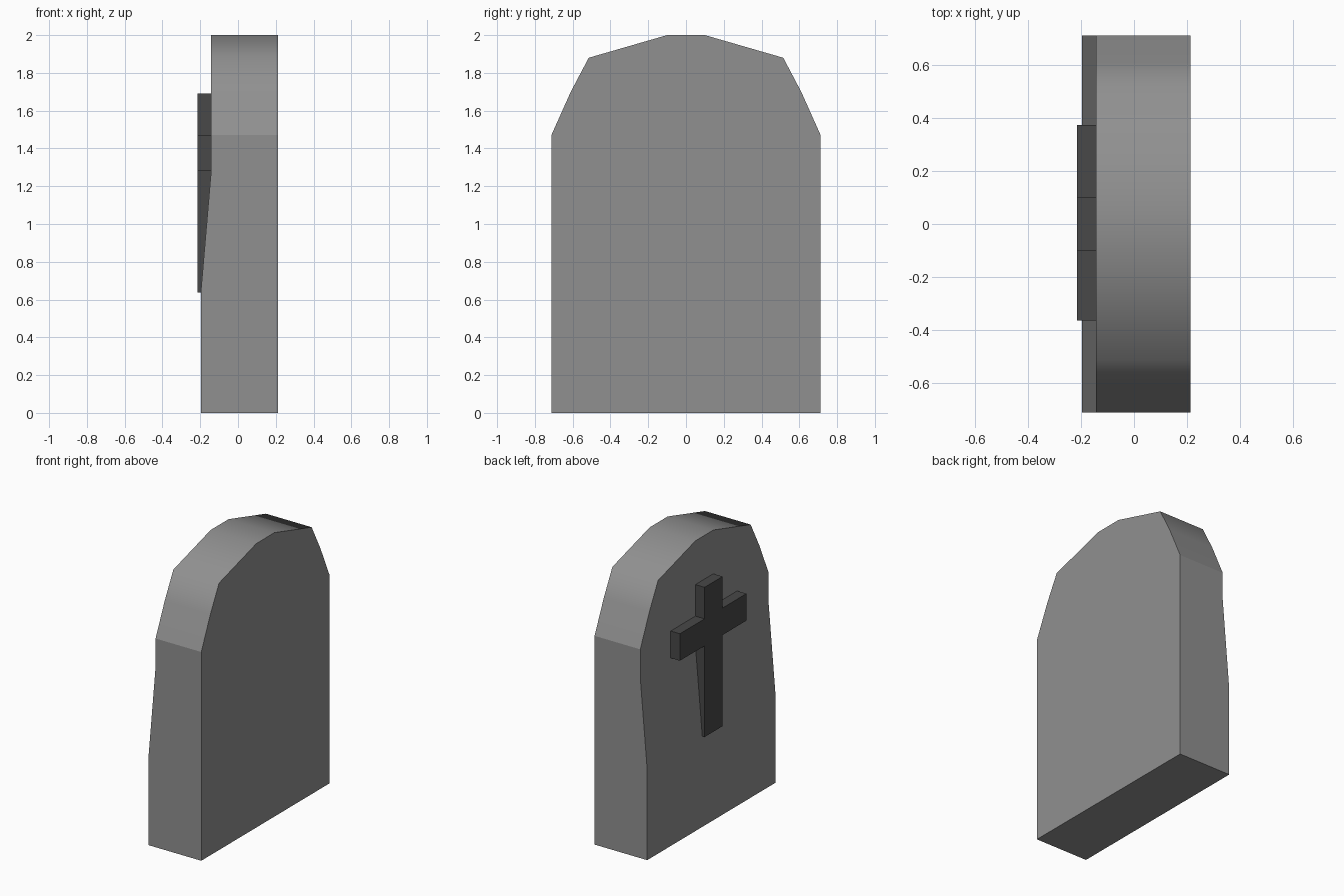
import bpy, bmesh

if "Cube" in bpy.data.objects:
    bpy.data.objects.remove(bpy.data.objects["Cube"])


def slab(name, outline, x_front, x_back, cuts, grey, smooth_above=None):
    """Extrude a (y, z) outline along x and slice it at the given heights."""
    bm = bmesh.new()
    face = bm.faces.new([bm.verts.new((x_front, y, z)) for y, z in outline])
    ext = bmesh.ops.extrude_face_region(bm, geom=[face], use_keep_orig=True)
    for v in ext["geom"]:
        if isinstance(v, bmesh.types.BMVert):
            v.co.x = x_back
    for z in cuts:
        bmesh.ops.bisect_plane(bm, geom=bm.verts[:] + bm.edges[:] + bm.faces[:],
                               plane_co=(0, 0, z), plane_no=(0, 0, 1), dist=1e-5)
    bmesh.ops.recalc_face_normals(bm, faces=bm.faces[:])
    if smooth_above is not None:
        for f in bm.faces:
            f.smooth = abs(f.normal.x) < 0.5 and f.calc_center_median().z > smooth_above
    mesh = bpy.data.meshes.new(name)
    bm.to_mesh(mesh)
    bm.free()
    mat = bpy.data.materials.new(name + "_grey")
    mat.diffuse_color = (grey, grey, grey, 1)
    mat.use_nodes = True
    mat.node_tree.nodes["Principled BSDF"].inputs["Base Color"].default_value = mat.diffuse_color
    mesh.materials.append(mat)
    obj = bpy.data.objects.new(name, mesh)
    bpy.context.collection.objects.link(obj)
    return obj


# Stone: arched outline, thinner in its upper part
half = [(0.713, 0), (0.713, 1.47), (0.61, 1.70), (0.515, 1.88), (0.10, 2.0)]
arch = half + [(-y, z) for y, z in reversed(half)]
stone = slab("headstone", arch, -0.197, 0.213, (0.635, 1.27), 0.28, smooth_above=1.475)
for v in stone.data.vertices:
    if v.co.x < 0 and v.co.z > 1.2:
        v.co.x = -0.143

# Cross: raised on the stone, its lower stem merging into the slope
cross_outline = [(-0.10, 0.638), (0.10, 0.638), (0.10, 1.28), (0.375, 1.28),
                 (0.375, 1.47), (0.10, 1.47), (0.10, 1.692), (-0.10, 1.692),
                 (-0.10, 1.47), (-0.365, 1.47), (-0.365, 1.28), (-0.10, 1.28)]
cross = slab("cross", cross_outline, -0.215, -0.138, (1.265,), 0.065)
for v in cross.data.vertices:
    if v.co.x > -0.2 and v.co.z < 0.7:
        v.co.x = -0.192
